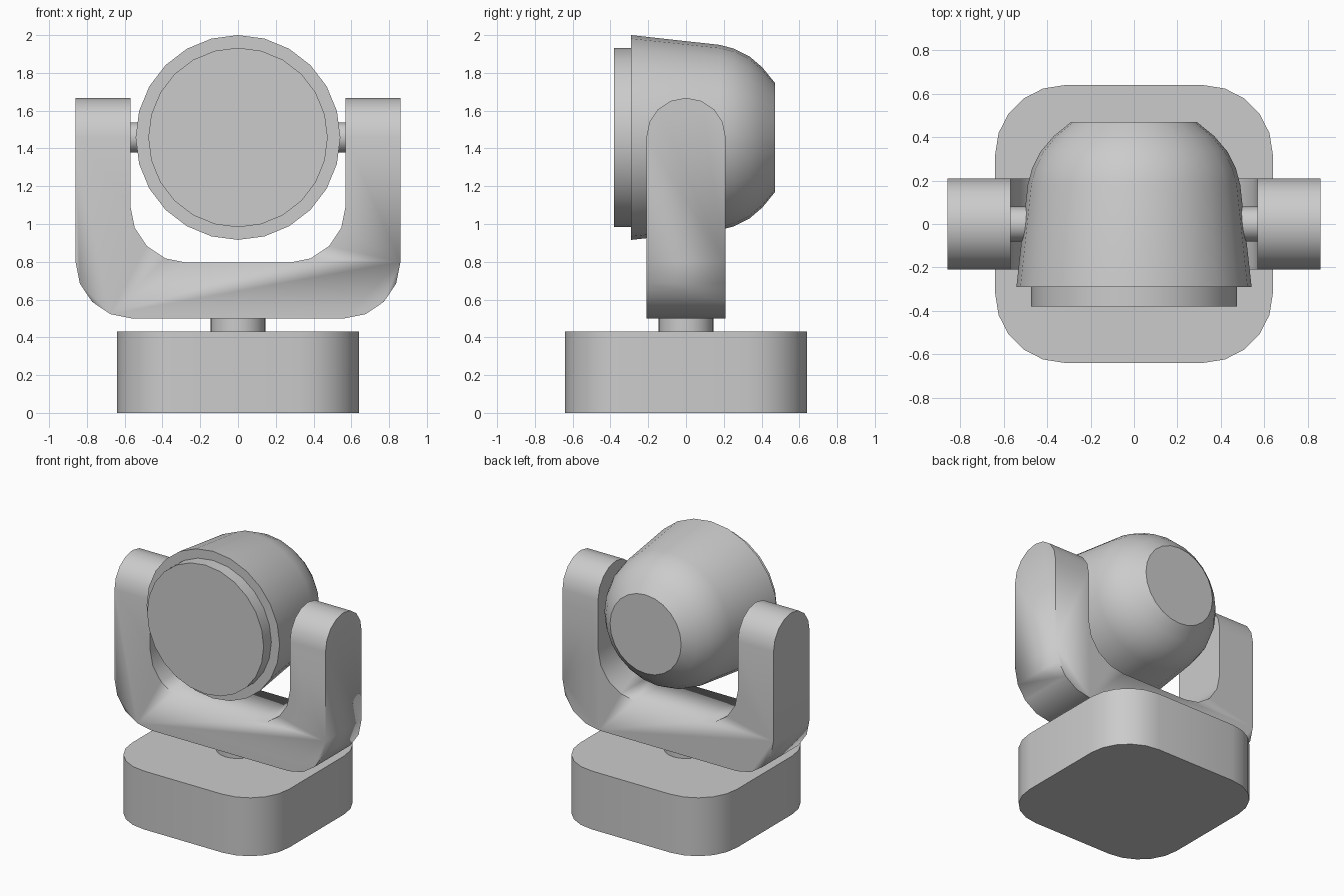
import bpy, bmesh, math
from mathutils import Matrix, Vector

cube = bpy.data.objects.get("Cube")
if cube:
    bpy.data.objects.remove(cube, do_unlink=True)

# One flat grey for the whole body
grey = bpy.data.materials.new("body grey")
grey.use_nodes = True
colour = (0.6, 0.6, 0.6, 1)
grey.diffuse_color = colour
grey.node_tree.nodes["Principled BSDF"].inputs["Base Color"].default_value = colour

AXIS_Z = 1.458      # height of the tilt axis
DEPTH = 0.21        # half depth of the yoke


def finish(name, bm, angle=35):
    bmesh.ops.remove_doubles(bm, verts=bm.verts, dist=1e-5)
    bmesh.ops.recalc_face_normals(bm, faces=bm.faces)
    mesh = bpy.data.meshes.new(name)
    bm.to_mesh(mesh)
    bm.free()
    obj = bpy.data.objects.new(name, mesh)
    bpy.context.collection.objects.link(obj)
    mesh.materials.append(grey)
    bpy.ops.object.select_all(action="DESELECT")
    obj.select_set(True)
    bpy.context.view_layer.objects.active = obj
    bpy.ops.object.shade_smooth_by_angle(angle=math.radians(angle))
    return obj


def arc(cx, cy, r, start, end, steps):
    angles = [math.radians(start + (end - start) * i / steps) for i in range(steps + 1)]
    return [(cx + r * math.cos(a), cy + r * math.sin(a)) for a in angles]


def prism(name, outline, place, direction):
    """Extrude a flat outline; place maps each 2D point into space."""
    bm = bmesh.new()
    face = bm.faces.new([bm.verts.new(place(u, v)) for u, v in outline])
    out = bmesh.ops.extrude_face_region(bm, geom=[face], use_keep_orig=True)
    moved = [g for g in out["geom"] if isinstance(g, bmesh.types.BMVert)]
    bmesh.ops.translate(bm, verts=moved, vec=Vector(direction))
    return finish(name, bm)


def lathe(name, profile, sides, matrix):
    """Revolve (radius, height) points about z, then place with matrix."""
    bm = bmesh.new()
    verts = [bm.verts.new((r, 0, h)) for r, h in profile]
    edges = [bm.edges.new(pair) for pair in zip(verts, verts[1:])]
    bmesh.ops.spin(bm, geom=verts + edges, cent=(0, 0, 0), axis=(0, 0, 1),
                   angle=math.tau, steps=sides, use_merge=True)
    bmesh.ops.transform(bm, matrix=matrix, verts=bm.verts)
    return finish(name, bm)


def rod(name, r, low, high, sides, matrix):
    return lathe(name, [(0, low), (r, low), (r, high), (0, high)], sides, matrix)


# Rounded square base
outline = []
for i, (sx, sy) in enumerate([(1, 1), (-1, 1), (-1, -1), (1, -1)]):
    outline += arc(0.32 * sx, 0.32 * sy, 0.32, 90 * i, 90 * i + 90, 5)
prism("base", outline, lambda u, v: (u, v, 0), (0, 0, 0.43))

# Pan neck between base and yoke
rod("pan_neck", 0.145, 0.43, 0.505, 24, Matrix())

# U-shaped yoke, its arm tops rounded by a side outline
half = [(0.57, 1.8), (0.86, 1.8)] + arc(0.56, 0.80, 0.30, 0, -90, 4)
inner = arc(0.27, 1.095, 0.30, -90, 0, 4)
right_half = inner + half
u_shape = right_half + [(-x, z) for x, z in reversed(right_half)]
yoke = prism("yoke", u_shape, lambda u, v: (u, -DEPTH, v), (0, 2 * DEPTH, 0))
side = [(-DEPTH - 0.0, 0.4), (DEPTH, 0.4)] + arc(0, AXIS_Z, DEPTH, 0, 180, 8)
cutter = prism("arm_top_cutter", side, lambda u, v: (-1, u, v), (2, 0, 0))
cutter.scale.y = 0.9999
cutter.hide_render = True
cut = yoke.modifiers.new("round_tops", "BOOLEAN")
cut.operation, cut.solver, cut.object = "INTERSECT", "EXACT", cutter
bpy.context.view_layer.objects.active = yoke
bpy.ops.object.modifier_apply(modifier=cut.name)
bpy.data.objects.remove(cutter, do_unlink=True)

# Tilt axles joining the arms to the head
for name, s in (("left_axle", 1), ("right_axle", -1)):
    turn = Matrix.Translation((0, 0, AXIS_Z)) @ Matrix.Rotation(s * math.pi / 2, 4, "Y")
    rod(name, 0.08, 0.45, 0.58, 16, turn)

# Head shell and front lens, turned about the front-to-back axis
to_back = Matrix.Translation((0, 0, AXIS_Z)) @ Matrix.Rotation(-math.pi / 2, 4, "X")
shell = [(0, -0.29), (0.542, -0.29), (0.49, 0.18), (0.47, 0.255),
         (0.43, 0.335), (0.37, 0.405), (0.29, 0.47), (0, 0.47)]
lathe("head_shell", shell, 24, to_back)
rod("lens", 0.475, -0.38, -0.285, 24, to_back)
